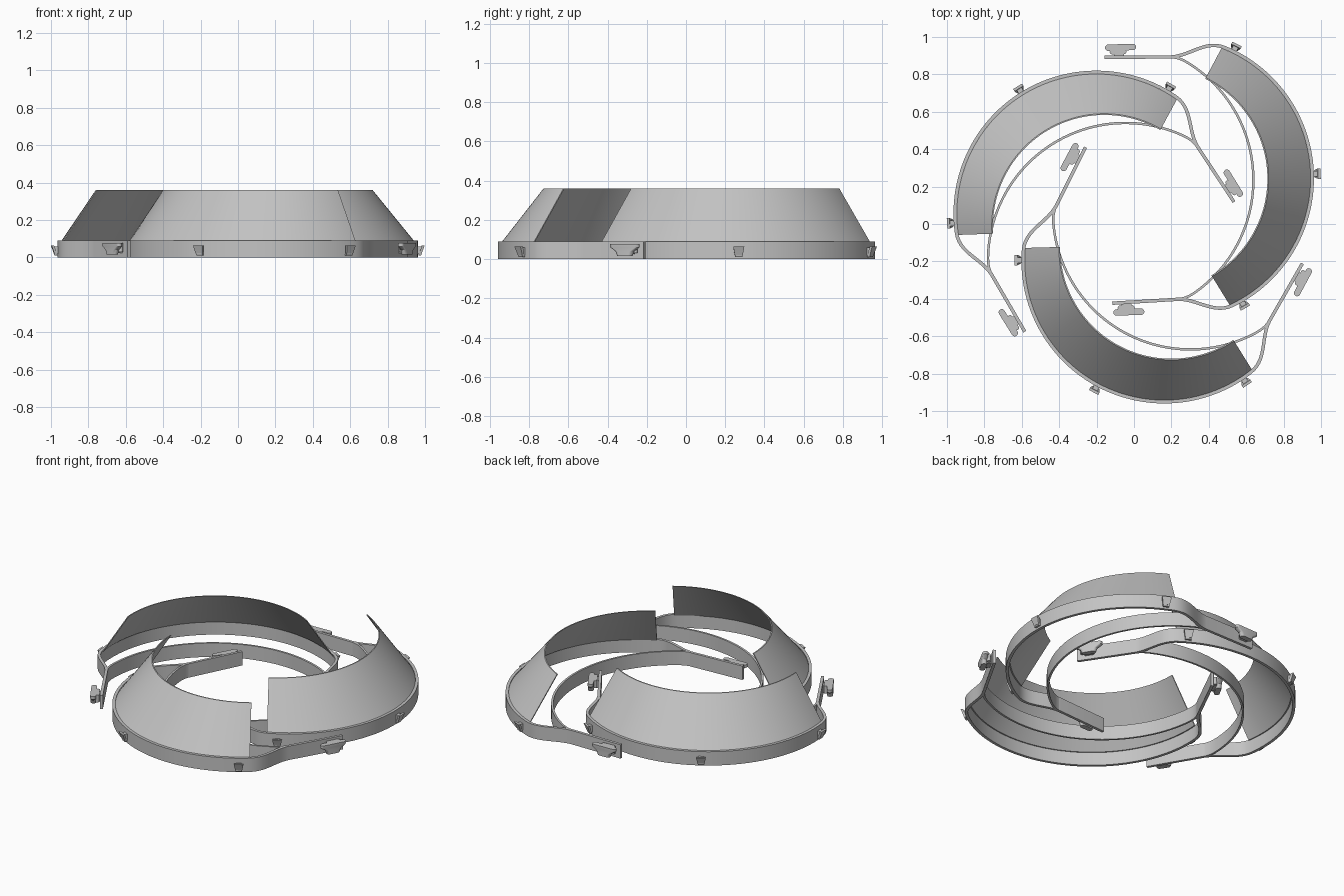
import bpy, bmesh, math
from mathutils import Matrix, Vector
from mathutils.geometry import interpolate_bezier

cube = bpy.data.objects.get("Cube")
if cube:
    bpy.data.objects.remove(cube, do_unlink=True)

GREY = (0.55, 0.55, 0.55, 1)
mat = bpy.data.materials.new("plain_grey")
mat.use_nodes = True
mat.diffuse_color = GREY
mat.node_tree.nodes["Principled BSDF"].inputs["Base Color"].default_value = GREY

BAND_H = 0.09      # height of the headband strips
BAND_R = 0.755     # centre radius of the outer band


def loft(name, solids):
    """Mesh from solids, each a list of equal rings joined in order and capped."""
    bm = bmesh.new()
    for rings in solids:
        rows = [[bm.verts.new(p) for p in ring] for ring in rings]
        n = len(rows[0])
        for a, b in zip(rows, rows[1:]):
            for i in range(n):
                j = (i + 1) % n
                bm.faces.new((a[i], a[j], b[j], b[i]))
        bm.faces.new(rows[0])
        bm.faces.new(rows[-1])
    bmesh.ops.recalc_face_normals(bm, faces=bm.faces)
    for f in bm.faces:
        f.smooth = True
    for e in bm.edges:
        e.smooth = e.calc_face_angle(0) < math.radians(30)
    mesh = bpy.data.meshes.new(name)
    bm.to_mesh(mesh)
    bm.free()
    mesh.materials.append(mat)
    return mesh


def arc(r, cx, half, n):
    """Points on an arc symmetric about the forward (x) axis."""
    angles = [math.radians(half * (2 * i / n - 1)) for i in range(n + 1)]
    return [Vector((cx + r * math.cos(a), r * math.sin(a))) for a in angles]


def bezier(*pts):
    return [p.to_2d() for p in interpolate_bezier(*[Vector((*p, 0)) for p in pts], 14)]


def flip(pts):
    return [Vector((p.x, -p.y)) for p in reversed(pts)]


def ribbon(pts, thick):
    """Upright strip following a plan path."""
    rings = []
    for i, p in enumerate(pts):
        t = (pts[min(i + 1, len(pts) - 1)] - pts[max(i - 1, 0)]).normalized()
        o = Vector((t.y, -t.x)) * thick / 2
        a, b = p + o, p - o
        rings.append([(a.x, a.y, 0), (a.x, a.y, BAND_H), (b.x, b.y, BAND_H), (b.x, b.y, 0)])
    return rings


def box(x0, x1, y0, y1, z0, z1):
    return [[(x0, y0, z), (x1, y0, z), (x1, y1, z), (x0, y1, z)] for z in (z0, z1)]


# Outer band: front arc, S-bend each side, straight temples
front = arc(BAND_R, 0, 66, 72)
end = front[-1]
out = Vector((-end.y, end.x)).normalized()
side = bezier(end, end + out * 0.11, (0.12, 0.65), (0.02, 0.648))[1:]
side.append(Vector((-0.335, 0.658)))
outer_band = loft("outer_band", [ribbon(flip(side) + front + side, 0.018)])

# Inner forehead band, curving into the temples
INNER_R, INNER_X = 0.735, -0.295
inner = arc(INNER_R, INNER_X, 54.7, 64)
tip = inner[-1]
tail = bezier(tip, tip + Vector((-0.049, 0.035)), (0.05, 0.648), (0, 0.648))[1:]
inner_band = loft("inner_band", [ribbon(flip(tail) + inner + tail, 0.013)])

# Sloping visor shell, leaning back towards a smaller upper arc
SKIN = 0.007
low_out, low_in = arc(0.746, 0, 67, 72), arc(0.746 - SKIN, 0, 67, 72)
top_out, top_in = arc(0.602, -0.08, 62, 72), arc(0.602 - SKIN, -0.08, 62, 72)
visor = loft("visor", [[
    [(*a, 0.085), (*b, 0.36), (*c, 0.36), (*d, 0.085)]
    for a, b, c, d in zip(low_out, top_out, top_in, low_in)]])

# Hooked peg: narrow neck and a flared head that leans outward
head = [[(x + lean, -w, z), (x + lean, w, z), (x + 0.014 + lean, w, z), (x + 0.014 + lean, -w, z)]
        for x, lean, w, z in ((0.766, 0, 0.018, 0.01), (0.766, 0.014, 0.026, 0.05),
                              (0.766, 0.02, 0.028, 0.065))]
peg = loft("peg", [head, box(0.755, 0.784, -0.015, 0.015, 0.018, 0.06)])


# Strap clip: rounded bar with a tapered underside, joined to the temple
def pill(cx, cy, half, r, z):
    pts = []
    for i in range(20):
        a = math.radians(-90 + 180 * (i % 10) / 9 + (180 if i > 9 else 0))
        pts.append((cx + (half if i < 10 else -half) + r * math.cos(a), cy + r * math.sin(a), z))
    return pts


def clip(name, s):
    bar = [pill(-0.248, s * 0.708, h, 0.017, z)
           for h, z in ((0.025, 0.015), (0.035, 0.04), (0.066, 0.06), (0.066, 0.078))]
    lug = [pill(-0.262, s * 0.684, 0.033, 0.012, z) for z in (0.03, 0.078)]
    neck = box(-0.285, -0.232, s * 0.65, s * 0.7, 0.025, 0.074)
    return loft(name, [bar, lug, neck])


clips = [clip("left_clip", 1), clip("right_clip", -1)]

# Three identical frames nested in a pinwheel
CENTRE = Vector((0.053, 0.035, 0))
for name, axis in (("right_frame", 121.8), ("left_frame", 1.8), ("front_frame", -118.2)):
    turn = Matrix.Rotation(math.radians(axis), 4, "Z")
    radial = math.radians(axis + 53.5)
    shift = CENTRE + Vector((math.cos(radial), math.sin(radial), 0)) * 0.255
    place = Matrix.Translation(shift) @ turn
    parts = [(m, place) for m in (outer_band, inner_band, visor, *clips)]
    parts += [(peg, place @ Matrix.Rotation(math.radians(a), 4, "Z")) for a in (-62, 0, 62)]
    for mesh, matrix in parts:
        obj = bpy.data.objects.new(f"{name}_{mesh.name}", mesh)
        bpy.context.scene.collection.objects.link(obj)
        obj.matrix_world = matrix
